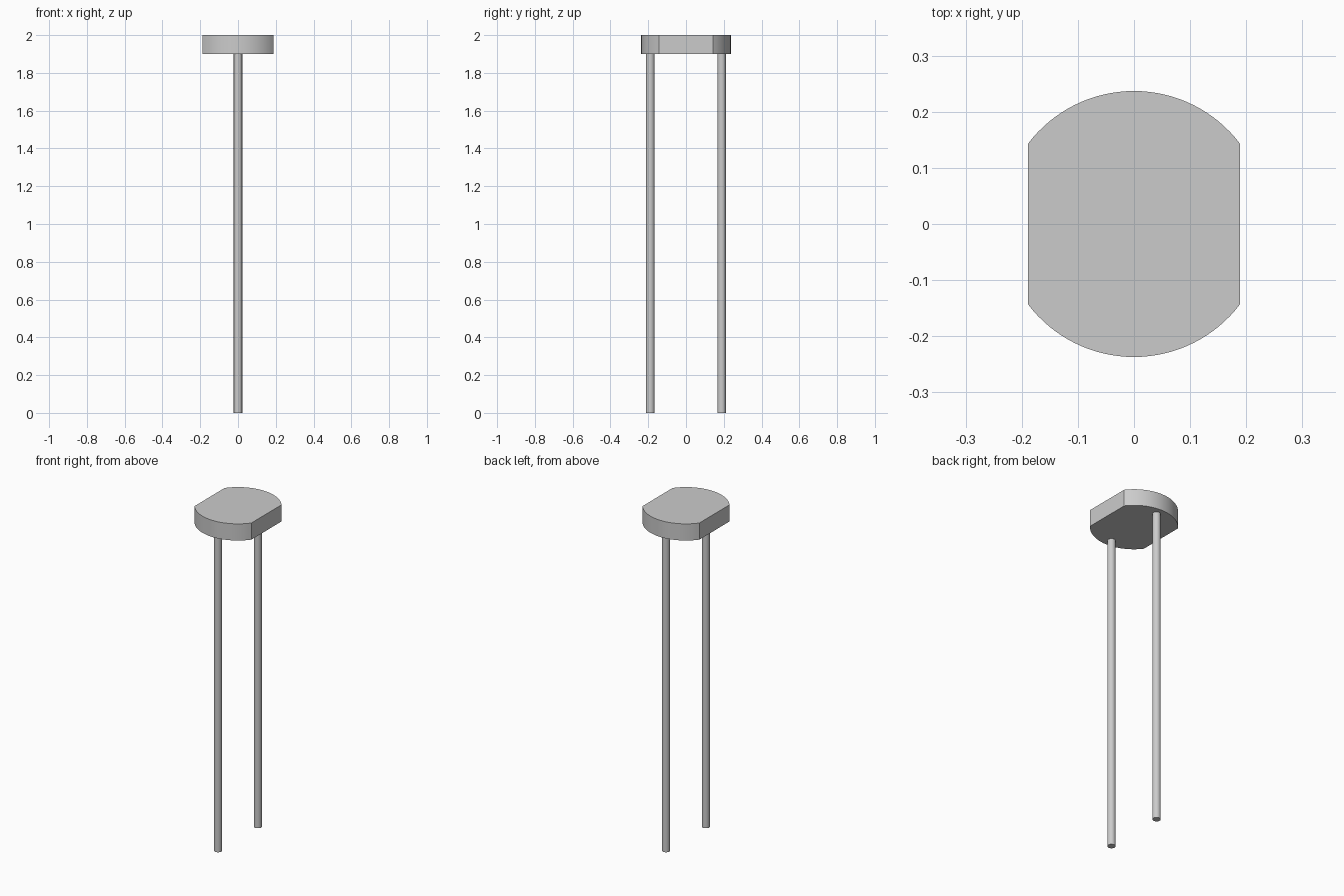
import bpy, bmesh, math

cube = bpy.data.objects.get("Cube")
if cube:
    bpy.data.objects.remove(cube, do_unlink=True)

RADIUS, HALF_WIDTH = 0.237, 0.189
BODY_BOTTOM, TOP = 1.9, 2.0
LEG_RADIUS, LEG_Y = 0.0225, 0.189

grey = bpy.data.materials.new("plain grey")
grey.use_nodes = True
colour = (0.6, 0.6, 0.6, 1)
grey.diffuse_color = colour
grey.node_tree.nodes["Principled BSDF"].inputs["Base Color"].default_value = colour


def prism(name, outline, bottom, top):
    """Extrude a flat outline upwards into a closed solid."""
    bm = bmesh.new()
    base = bm.faces.new([bm.verts.new((x, y, bottom)) for x, y in outline])
    cap = bmesh.ops.extrude_face_region(bm, geom=[base])["geom"]
    verts = [v for v in cap if isinstance(v, bmesh.types.BMVert)]
    bmesh.ops.translate(bm, verts=verts, vec=(0, 0, top - bottom))
    bmesh.ops.recalc_face_normals(bm, faces=bm.faces)
    mesh = bpy.data.meshes.new(name)
    bm.to_mesh(mesh)
    bm.free()
    mesh.materials.append(grey)
    obj = bpy.data.objects.new(name, mesh)
    bpy.context.collection.objects.link(obj)
    bpy.ops.object.select_all(action="DESELECT")
    obj.select_set(True)
    bpy.context.view_layer.objects.active = obj
    bpy.ops.object.shade_smooth_by_angle(angle=math.radians(30))
    return obj


def arc(radius, start, end, steps, cy=0):
    angles = [start + (end - start) * i / steps for i in range(steps + 1)]
    return [(radius * math.cos(a), cy + radius * math.sin(a)) for a in angles]


# Round body with a flat on each side
corner = math.acos(HALF_WIDTH / RADIUS)
outline = (arc(RADIUS, corner, math.pi - corner, 32)
           + arc(RADIUS, math.pi + corner, 2 * math.pi - corner, 32))
prism("body", outline, BODY_BOTTOM, TOP)

# Two long round legs, front and back
for name, side in (("front_leg", -1), ("back_leg", 1)):
    circle = arc(LEG_RADIUS, 0, 2 * math.pi, 32, side * LEG_Y)[:-1]
    prism(name, circle, 0, BODY_BOTTOM)
